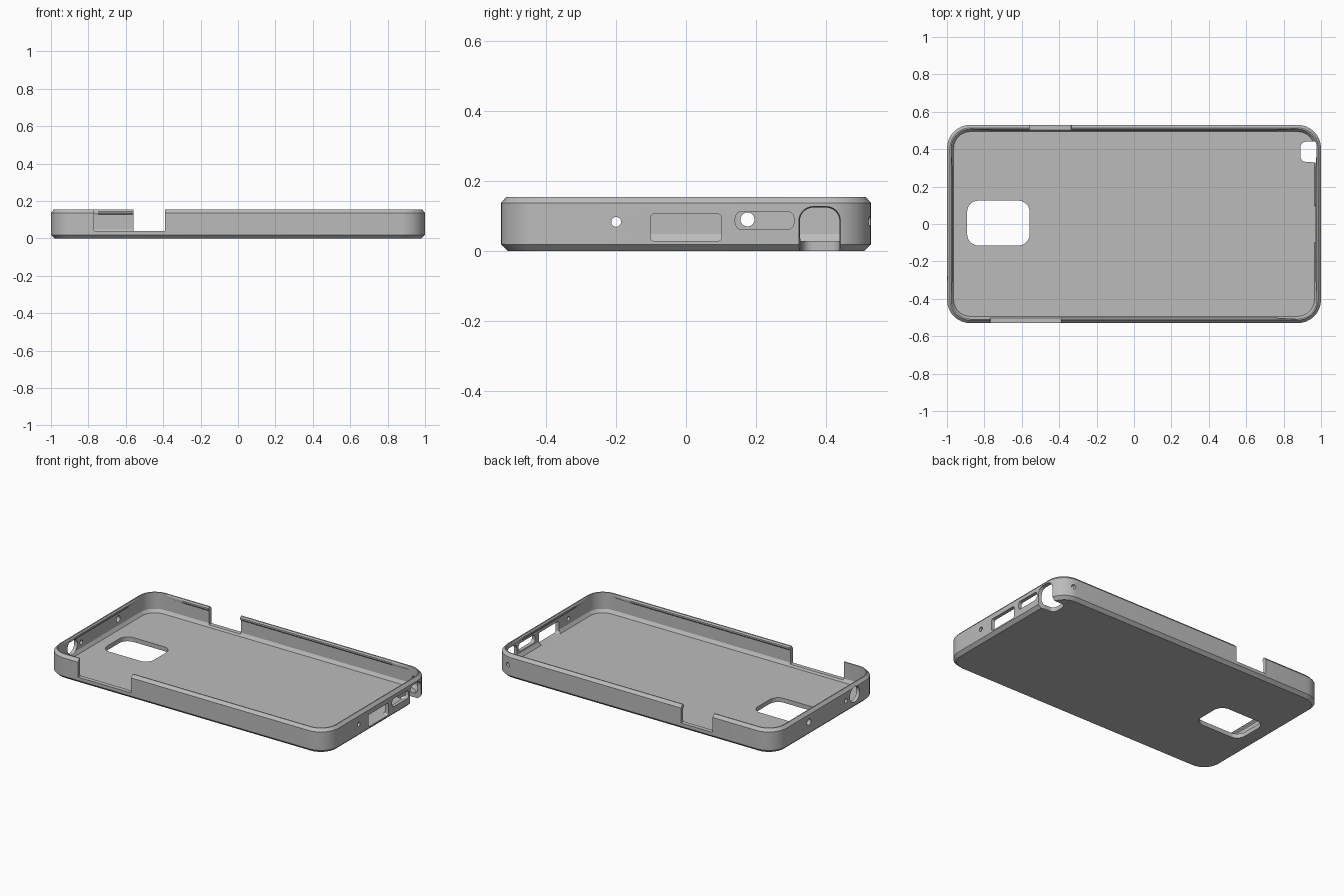
import bpy, bmesh, math
from mathutils import Vector

if "Cube" in bpy.data.objects:
    bpy.data.objects.remove(bpy.data.objects["Cube"], do_unlink=True)

grey = bpy.data.materials.new("shell grey")
grey.use_nodes = True
colour = (0.5, 0.5, 0.5, 1)
grey.diffuse_color = colour
grey.node_tree.nodes["Principled BSDF"].inputs["Base Color"].default_value = colour


def rounded(w, h, r, steps=8):
    """Outline of a rounded rectangle with half sizes w and h."""
    pts = []
    for q, (sx, sy) in enumerate(((1, 1), (-1, 1), (-1, -1), (1, -1))):
        for i in range(steps + 1):
            a = math.radians(90 * (q + i / steps))
            pts.append((sx * (w - r) + r * math.cos(a), sy * (h - r) + r * math.sin(a)))
    return pts


def loft(name, rings):
    """Closed solid through rings of equal length."""
    bm = bmesh.new()
    loops = [[bm.verts.new(p) for p in ring] for ring in rings]
    n = len(loops[0])
    for a, b in zip(loops, loops[1:]):
        for i in range(n):
            j = (i + 1) % n
            bm.faces.new((a[i], a[j], b[j], b[i]))
    bm.faces.new(loops[0])
    bm.faces.new(loops[-1])
    bmesh.ops.recalc_face_normals(bm, faces=bm.faces)
    mesh = bpy.data.meshes.new(name)
    bm.to_mesh(mesh)
    bm.free()
    mesh.materials.append(grey)
    obj = bpy.data.objects.new(name, mesh)
    bpy.context.collection.objects.link(obj)
    return obj


def cut(target, axis, centre, w, h, r, depth, flare=0):
    """Cut a rounded opening through the target along an axis."""
    c = Vector(centre)
    rings = []
    for d, grow in ((-depth, 0), (depth, flare)):
        ring = []
        for u, v in rounded(w + grow, h + grow, r + grow):
            offset = {"x": (d, u, v), "y": (u, d, v), "z": (u, v, d)}[axis]
            ring.append(c + Vector(offset))
        rings.append(ring)
    cutter = loft("cutter", rings)
    cutter.hide_render = True
    mod = target.modifiers.new("opening", "BOOLEAN")
    mod.operation, mod.solver, mod.object = "DIFFERENCE", "EXACT", cutter
    bpy.context.view_layer.objects.active = target
    bpy.ops.object.modifier_apply(modifier=mod.name)
    bpy.data.objects.remove(cutter, do_unlink=True)


# Tray shell: chamfered outside, rim, inner wall, sloped floor edge
W, H, R = 1.0, 0.53, 0.125
section = [(0.02, 0), (0, 0.019), (0, 0.137), (0.016, 0.155), (0.023, 0.155),
           (0.023, 0.048), (0.036, 0.028)]
shell = loft("case_shell", [[(x, y, z) for x, y in rounded(W - t, H - t, R - t)]
                            for t, z in section])

# Camera window in the floor
cut(shell, "z", (-0.725, 0.005, 0), 0.167, 0.12, 0.06, 0.1)
# Side button notches, open at the top
cut(shell, "y", (-0.58, -0.53, 0.14), 0.19, 0.1, 0.004, 0.07)
cut(shell, "y", (-0.4475, 0.53, 0.14), 0.1125, 0.1, 0.004, 0.07)
# Right end: charging port, speaker slot, microphone
cut(shell, "x", (1, 0, 0.067), 0.102, 0.039, 0.012, 0.06)
cut(shell, "x", (1, 0.225, 0.087), 0.084, 0.026, 0.02, 0.06)
cut(shell, "x", (1, -0.2, 0.083), 0.014, 0.014, 0.0139, 0.06)
# Pen opening: arch through the end wall and a pocket through the floor
cut(shell, "x", (0.985, 0.383, 0.045), 0.054, 0.076, 0.035, 0.03, 0.008)
cut(shell, "z", (0.96, 0.386, 0), 0.07, 0.054, 0.03, 0.046)
# Left end: large round port, headphone hole, microphone
cut(shell, "x", (-1, -0.29, 0.09), 0.05, 0.05, 0.0499, 0.06)
cut(shell, "x", (-1, 0.176, 0.09), 0.02, 0.02, 0.0199, 0.06)
cut(shell, "x", (-1, -0.2, 0.083), 0.014, 0.014, 0.0139, 0.06)
# Small hole near the back corner
cut(shell, "y", (0.9, 0.53, 0.085), 0.014, 0.014, 0.0139, 0.06)

bpy.ops.object.select_all(action="DESELECT")
shell.select_set(True)
bpy.context.view_layer.objects.active = shell
bpy.ops.object.shade_smooth_by_angle(angle=math.radians(20))


# Retaining lips: thin ridges under the rim, tapered toward the corners
def lip(name, axis, side, a, b, taper_a, taper_b):
    wall = (H if axis == "x" else W) - 0.022
    rings = []
    for s, depth in ((a, 0.001 if taper_a else 0.008), (a + 0.12 * taper_a + 0.001, 0.008),
                     (b - 0.12 * taper_b - 0.001, 0.008), (b, 0.001 if taper_b else 0.008)):
        tri = [(0, 0.155), (depth, 0.145), (depth, 0.135), (0, 0.126)]
        rings.append([(s, side * (wall - d), z) if axis == "x" else (side * (wall - d), s, z)
                      for d, z in tri])
    loft(name, rings)


lip("front_lip", "x", -1, -0.39, 0.87, 0, 1)
lip("back_lip_long", "x", 1, -0.335, 0.87, 0, 1)
lip("back_lip_short", "x", 1, -0.87, -0.56, 1, 0)
lip("left_end_lip", "y", -1, -0.4, 0.4, 1, 1)
lip("right_end_lip", "y", 1, -0.4, 0.4, 1, 1)
